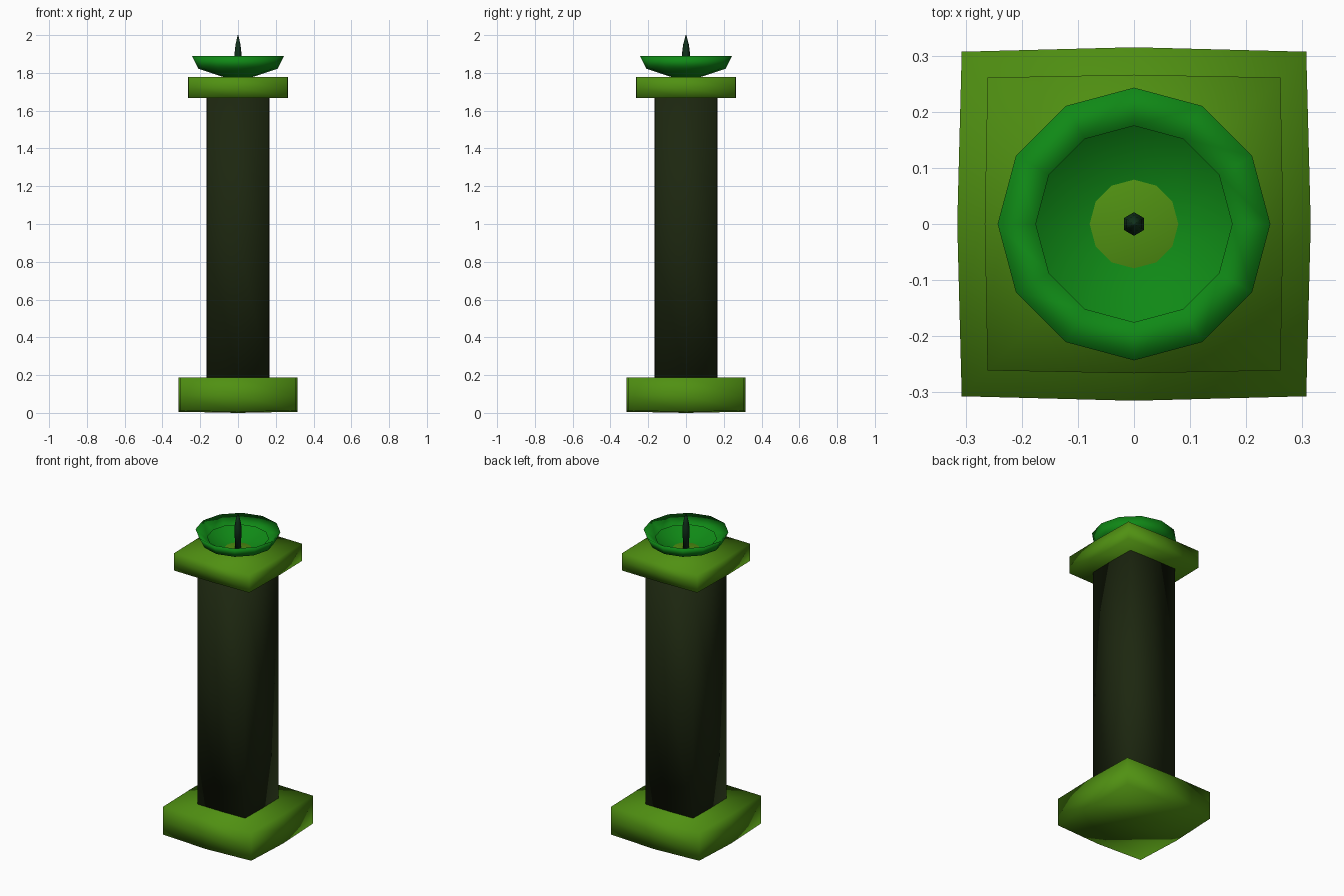
import bpy, bmesh
from math import sin, cos, tau

if "Cube" in bpy.data.objects:
    bpy.data.objects.remove(bpy.data.objects["Cube"])


def finish(name, bm, color):
    mesh = bpy.data.meshes.new(name)
    bm.to_mesh(mesh)
    bm.free()
    for p in mesh.polygons:
        p.use_smooth = True
    ob = bpy.data.objects.new(name, mesh)
    bpy.context.collection.objects.link(ob)
    mat = bpy.data.materials.new(name + "_paint")
    mat.diffuse_color = (*color, 1)
    mat.use_nodes = True
    mat.node_tree.nodes["Principled BSDF"].inputs["Base Color"].default_value = mat.diffuse_color
    mesh.materials.append(mat)
    return ob


def worn_block(name, half, z0, z1, bulge, color, sag=0.0):
    """Square block split once per side, with sides bowed slightly outward."""
    bm = bmesh.new()
    bmesh.ops.create_cube(bm, size=2)
    bmesh.ops.subdivide_edges(bm, edges=bm.edges[:], cuts=1, use_grid_fill=True)
    for v in bm.verts:
        x, y, z = v.co
        bow_x = bulge * (abs(y) < 0.1)
        bow_y = bulge * (abs(x) < 0.1)
        # bottom centre touches z0, its corners lift by sag
        lift = sag * (abs(x) + abs(y)) / 2 if z < -0.5 else 0
        v.co = (x * (half + bow_x), y * (half + bow_y),
                z0 + (z1 - z0) * (z + 1) / 2 + lift)
    return finish(name, bm, color)


def lathe(name, profile, sides, color, offset=0.0, capped=False):
    """Ring-by-ring turned surface from (radius, z) points."""
    bm = bmesh.new()
    rings = [[bm.verts.new((r * cos(tau * i / sides + offset),
                            r * sin(tau * i / sides + offset), z))
              for i in range(sides)] for r, z in profile]
    for a, b in zip(rings, rings[1:]):
        for i in range(sides):
            j = (i + 1) % sides
            bm.faces.new((a[i], a[j], b[j], b[i]))
    if capped:
        bm.faces.new(rings[0][::-1])
        bm.faces.new(rings[-1])
    return finish(name, bm, color)


MOSS = (0.08, 0.28, 0.006)
DARK = (0.012, 0.02, 0.005)
GREEN = (0.005, 0.25, 0.008)

# Stone pedestal: plinth, shaft, cap slab
worn_block("plinth", 0.307, 0.0, 0.187, 0.008, MOSS, sag=0.012)
worn_block("shaft", 0.165, 0.17, 1.68, 0.003, DARK)
worn_block("cap_slab", 0.261, 1.668, 1.778, 0.005, MOSS)

# Twelve-sided dish, open at the bottom, with the inner lip turned down inside
lathe("dish", [(0.079, 1.779), (0.21, 1.822), (0.243, 1.889), (0.175, 1.845)],
      12, GREEN)

# Slim hexagonal spike in the middle of the dish
lathe("spike", [(0.016, 1.775), (0.021, 1.905), (0.015, 1.95), (0.002, 2.0)],
      6, (0.005, 0.03, 0.01), offset=tau / 4, capped=True)
